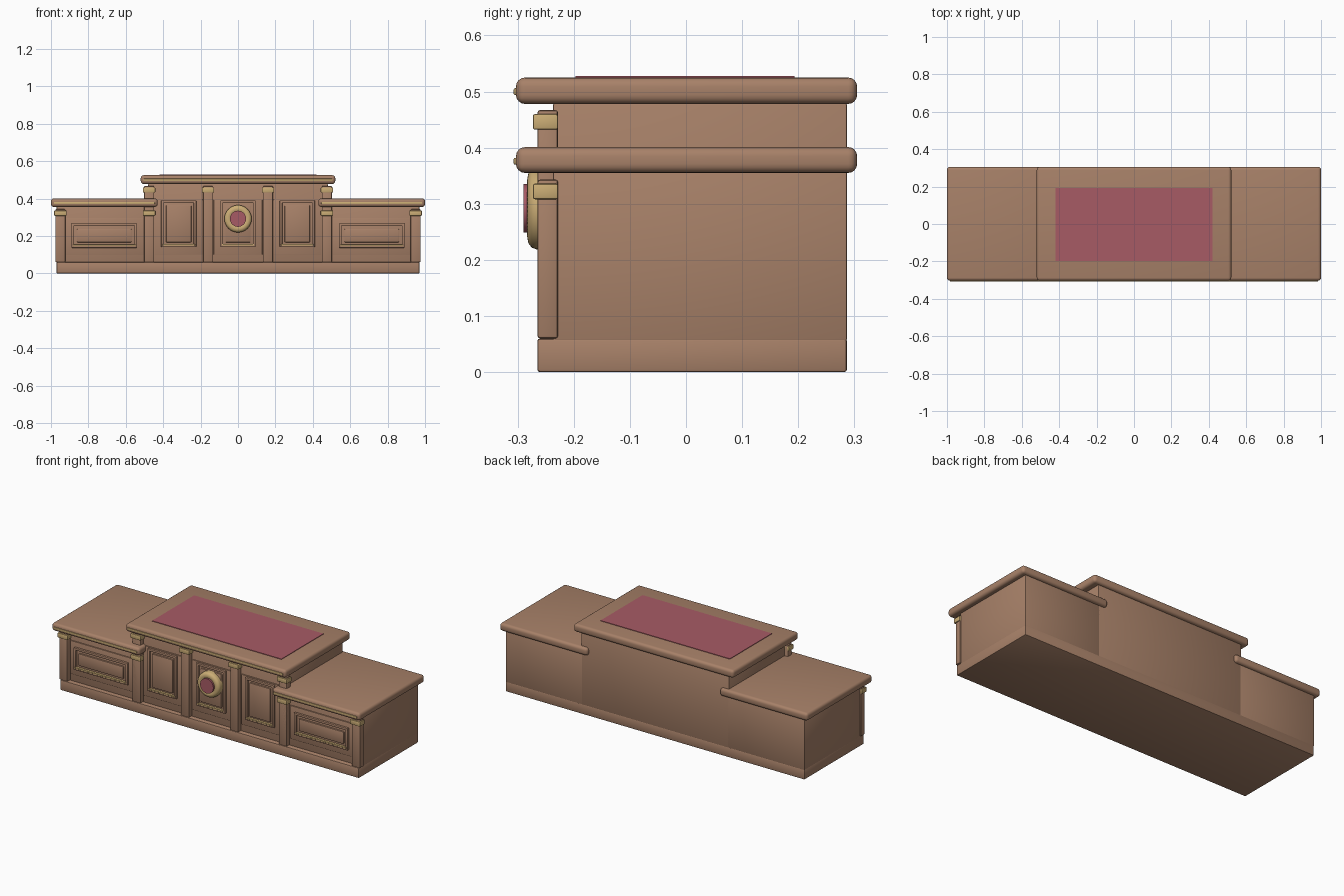
import bpy, bmesh, math
from mathutils import Matrix, Vector

if "Cube" in bpy.data.objects:
    bpy.data.objects.remove(bpy.data.objects["Cube"])


def material(name, rgb):
    m = bpy.data.materials.new(name)
    m.diffuse_color = (*rgb, 1)
    m.use_nodes = True
    m.node_tree.nodes["Principled BSDF"].inputs["Base Color"].default_value = m.diffuse_color
    return m


WOOD = material("brown wood", (0.39, 0.22, 0.14))
GOLD = material("pale gold", (0.60, 0.42, 0.18))
RED = material("dull red", (0.39, 0.105, 0.13))


def finish(name, bm, mat):
    me = bpy.data.meshes.new(name)
    bmesh.ops.recalc_face_normals(bm, faces=bm.faces)
    bm.to_mesh(me)
    bm.free()
    me.materials.append(mat)
    ob = bpy.data.objects.new(name, me)
    bpy.context.collection.objects.link(ob)
    bpy.ops.object.select_all(action='DESELECT')
    ob.select_set(True)
    bpy.context.view_layer.objects.active = ob
    bpy.ops.object.shade_smooth_by_angle(angle=math.radians(35))
    return ob


def box(name, x, y, z, mat=WOOD, bevel=0.004, seg=2):
    """Bevelled box from (min, max) ranges."""
    bm = bmesh.new()
    lo, hi = Vector((x[0], y[0], z[0])), Vector((x[1], y[1], z[1]))
    size, mid = hi - lo, (hi + lo) / 2
    bmesh.ops.create_cube(bm, size=1, matrix=Matrix.Translation(mid) @ Matrix.Diagonal((*size, 1)))
    if bevel:
        bmesh.ops.bevel(bm, geom=bm.edges[:], offset=bevel, segments=seg, profile=0.5, affect='EDGES')
    return finish(name, bm, mat)


def span(side, a, b):
    return (a, b) if side > 0 else (-b, -a)


def frame(name, x, z, w, y0, y1):
    """Four moulding bars around a rectangle in the front plane."""
    for tag, xr, zr in (("left", (x[0], x[0] + w), z), ("right", (x[1] - w, x[1]), z),
                        ("bottom", x, (z[0], z[0] + w)), ("top", x, (z[1] - w, z[1]))):
        box(f"{name}_{tag}", xr, (y0, y1), zr, WOOD, 0.003)


def panel(name, cx, half, z, inset):
    """Field board edges, moulding, raised centre and gold strip."""
    x = (cx - half, cx + half)
    frame(name + "_moulding", x, z, 0.014, -0.255, -0.235)
    box(name + "_raised_centre", (x[0] + inset, x[1] - inset), (-0.252, -0.235),
        (z[0] + inset, z[1] - inset), WOOD, 0.005)
    box(name + "_gold_strip", (x[0] + 0.008, x[1] - 0.008), (-0.257, -0.240),
        (z[0] + 0.009, z[0] + 0.017), GOLD, 0.001, 1)


def pilaster(name, cx, top):
    """Post with a gold band near the top."""
    box(name, (cx - 0.027, cx + 0.027), (-0.265, -0.228), (0.06, top), WOOD, 0.005)
    box(name + "_gold_band", (cx - 0.033, cx + 0.033), (-0.273, -0.228),
        (top - 0.035, top - 0.007), GOLD, 0.004)


# Plinth, central cabinet, its top and the red inlay
box("plinth", (-0.97, 0.97), (-0.265, 0.287), (0, 0.06), bevel=0.005)
box("centre_body", (-0.48, 0.48), (-0.237, 0.287), (0.055, 0.48))
box("centre_top", (-0.52, 0.52), (-0.303, 0.305), (0.478, 0.525), bevel=0.016, seg=4)
box("centre_top_gold_trim", (-0.505, 0.505), (-0.307, -0.295), (0.494, 0.506), GOLD, 0.002)
box("red_inlay", (-0.42, 0.42), (-0.197, 0.193), (0.52, 0.528), RED, 0)

# Lower side cabinets, posts and panels
for s, side in ((-1, "left"), (1, "right")):
    box(f"{side}_body", span(s, 0.47, 0.97), (-0.237, 0.287), (0.055, 0.358))
    box(f"{side}_top", span(s, 0.43, 1.0), (-0.303, 0.305), (0.355, 0.401), bevel=0.016, seg=4)
    box(f"{side}_top_gold_trim", span(s, 0.445, 0.985), (-0.307, -0.295), (0.370, 0.382), GOLD, 0.002)
    pilaster(f"{side}_outer_post", s * 0.95, 0.343)
    pilaster(f"{side}_inner_post", s * 0.475, 0.343)
    pilaster(f"{side}_tall_post", s * 0.475, 0.467)
    pilaster(f"{side}_middle_post", s * 0.16, 0.467)
    box(f"{side}_board", span(s, 0.505, 0.92), (-0.243, -0.232), (0.10, 0.297), bevel=0.003)
    panel(f"{side}_low_panel", s * 0.715, 0.175, (0.137, 0.267), 0.029)
    box(f"{side}_tall_board", span(s, 0.19, 0.445), (-0.243, -0.232), (0.10, 0.395), bevel=0.003)
    panel(f"{side}_tall_panel", s * 0.317, 0.094, (0.14, 0.39), 0.026)
box("middle_board", (-0.13, 0.13), (-0.243, -0.232), (0.10, 0.395), bevel=0.003)
panel("middle_panel", 0, 0.094, (0.14, 0.39), 0.026)

# Round medallion: lathed gold ring with a red disc
bm = bmesh.new()
N = 48
ring = []
profile = [(0.038, -0.240), (0.038, -0.272), (0.043, -0.280), (0.051, -0.283),
           (0.062, -0.281), (0.070, -0.275), (0.073, -0.267), (0.073, -0.240)]
for i in range(N):
    a = 2 * math.pi * i / N
    ring.append([bm.verts.new((r * math.cos(a), y, 0.292 + r * math.sin(a))) for r, y in profile])
for i in range(N):
    p, q = ring[i], ring[(i + 1) % N]
    for j in range(len(profile)):
        k = (j + 1) % len(profile)
        bm.faces.new((p[j], p[k], q[k], q[j]))
finish("medallion_ring", bm, GOLD)

bm = bmesh.new()
bmesh.ops.create_cone(bm, cap_ends=True, segments=N, radius1=0.043, radius2=0.043, depth=0.05,
                      matrix=Matrix.Translation((0, -0.265, 0.292)) @ Matrix.Rotation(math.pi / 2, 4, 'X'))
finish("medallion_disc", bm, RED)
